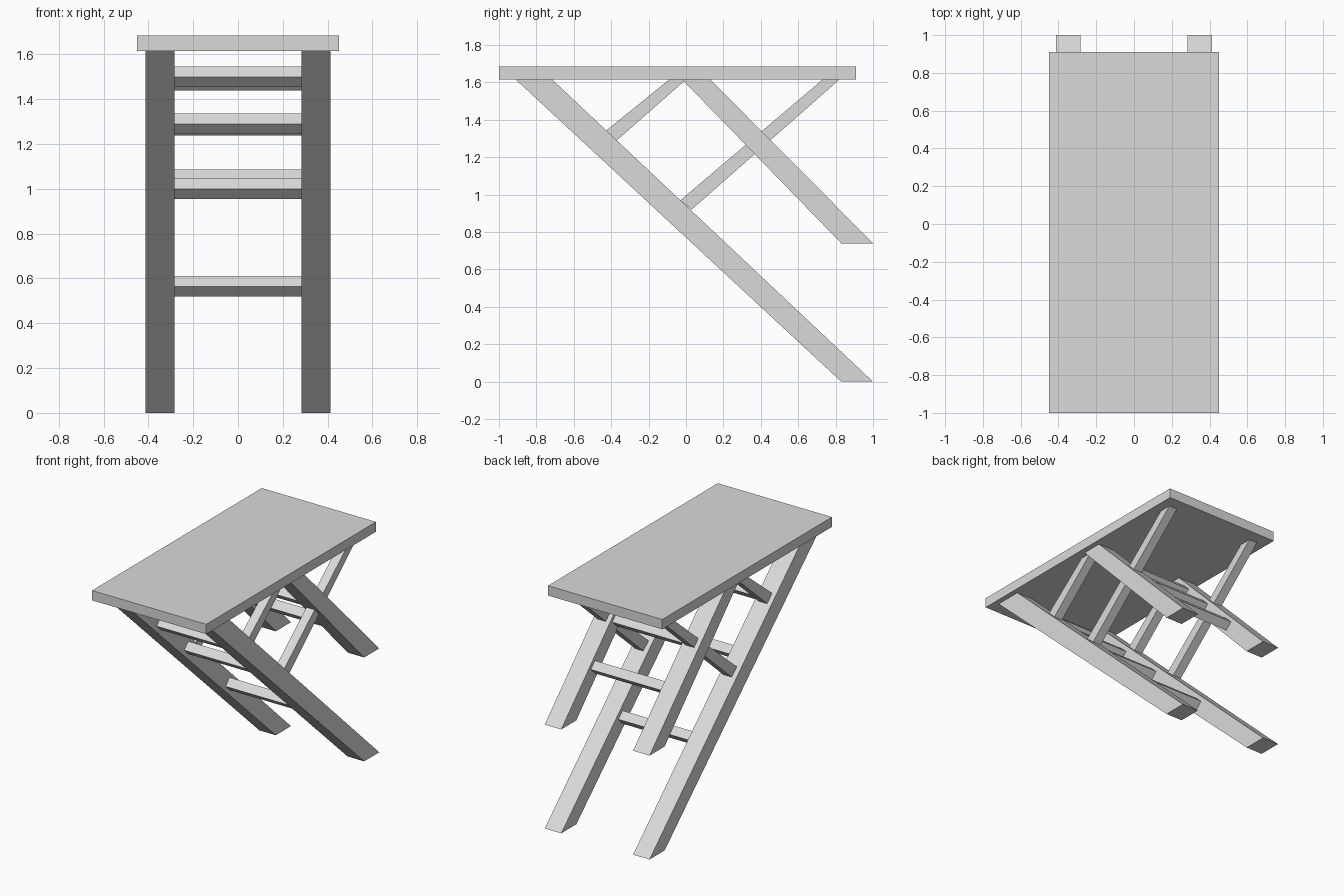
import bpy
import bmesh
import math

cube = bpy.data.objects.get("Cube")
if cube:
    bpy.data.objects.remove(cube, do_unlink=True)

# One plain colour for the whole piece
grey = bpy.data.materials.new("light_grey")
grey.use_nodes = True
colour = (0.7, 0.7, 0.7, 1)
grey.diffuse_color = colour
grey.node_tree.nodes["Principled BSDF"].inputs["Base Color"].default_value = colour


def prism(name, profile, x0, x1):
    """Extrude a closed (y, z) profile from x0 to x1."""
    bm = bmesh.new()
    face = bm.faces.new([bm.verts.new((x0, y, z)) for y, z in profile])
    ext = bmesh.ops.extrude_face_region(bm, geom=[face])["geom"]
    verts = [v for v in ext if isinstance(v, bmesh.types.BMVert)]
    bmesh.ops.translate(bm, verts=verts, vec=(x1 - x0, 0, 0))
    bmesh.ops.recalc_face_normals(bm, faces=bm.faces)
    mesh = bpy.data.meshes.new(name)
    bm.to_mesh(mesh)
    bm.free()
    mesh.materials.append(grey)
    obj = bpy.data.objects.new(name, mesh)
    bpy.context.scene.collection.objects.link(obj)
    return obj


UNDER = 1.615            # underside of the top
LEG_X, LEG_W = 0.348, 0.13
BAR = 0.065              # square section of braces and rungs

# Flat top
prism("table_top", [(-1, UNDER), (0.91, UNDER), (0.91, 1.685), (-1, 1.685)], -0.45, 0.45)

# Slanted legs and braces, one of each per side
long_leg = [(-0.91, UNDER), (-0.715, UNDER), (1.0, 0), (0.83, 0)]
short_leg = [(-0.02, UNDER), (0.13, UNDER), (1.0, 0.74), (0.83, 0.74)]
short_brace = [(-0.43, 1.34), (-0.37, 1.29), (0.0, UNDER), (-0.09, UNDER)]
long_brace = [(-0.03, 0.97), (0.03, 0.92), (0.82, UNDER), (0.73, UNDER)]
for side, sx in (("left", 1), ("right", -1)):
    for name, profile, width in (("long_leg", long_leg, LEG_W),
                                 ("short_leg", short_leg, LEG_W),
                                 ("short_brace", short_brace, BAR),
                                 ("long_brace", long_brace, BAR)):
        c = sx * LEG_X
        prism(f"{side}_{name}", profile, c - width / 2, c + width / 2)


def rungs(name, leg, heights):
    """Square bars between a pair of legs, turned to the legs' slope."""
    top_y = (leg[0][0] + leg[1][0]) / 2
    low_y = (leg[2][0] + leg[3][0]) / 2
    low_z = leg[2][1]
    slope = math.atan2(low_z - UNDER, low_y - top_y)
    r = BAR / math.sqrt(2)
    inner = LEG_X - LEG_W / 2
    for i, z in enumerate(heights):
        y = top_y + (low_y - top_y) * (UNDER - z) / (UNDER - low_z)
        corners = [slope + math.pi / 4 + k * math.pi / 2 for k in range(4)]
        prism(f"{name}_{i + 1}",
              [(y + r * math.cos(a), z + r * math.sin(a)) for a in corners],
              -inner, inner)


rungs("long_leg_rung", long_leg, (1.5, 1.29, 1.0, 0.565))
rungs("short_leg_rung", short_leg, (1.485, 1.285, 1.04))
